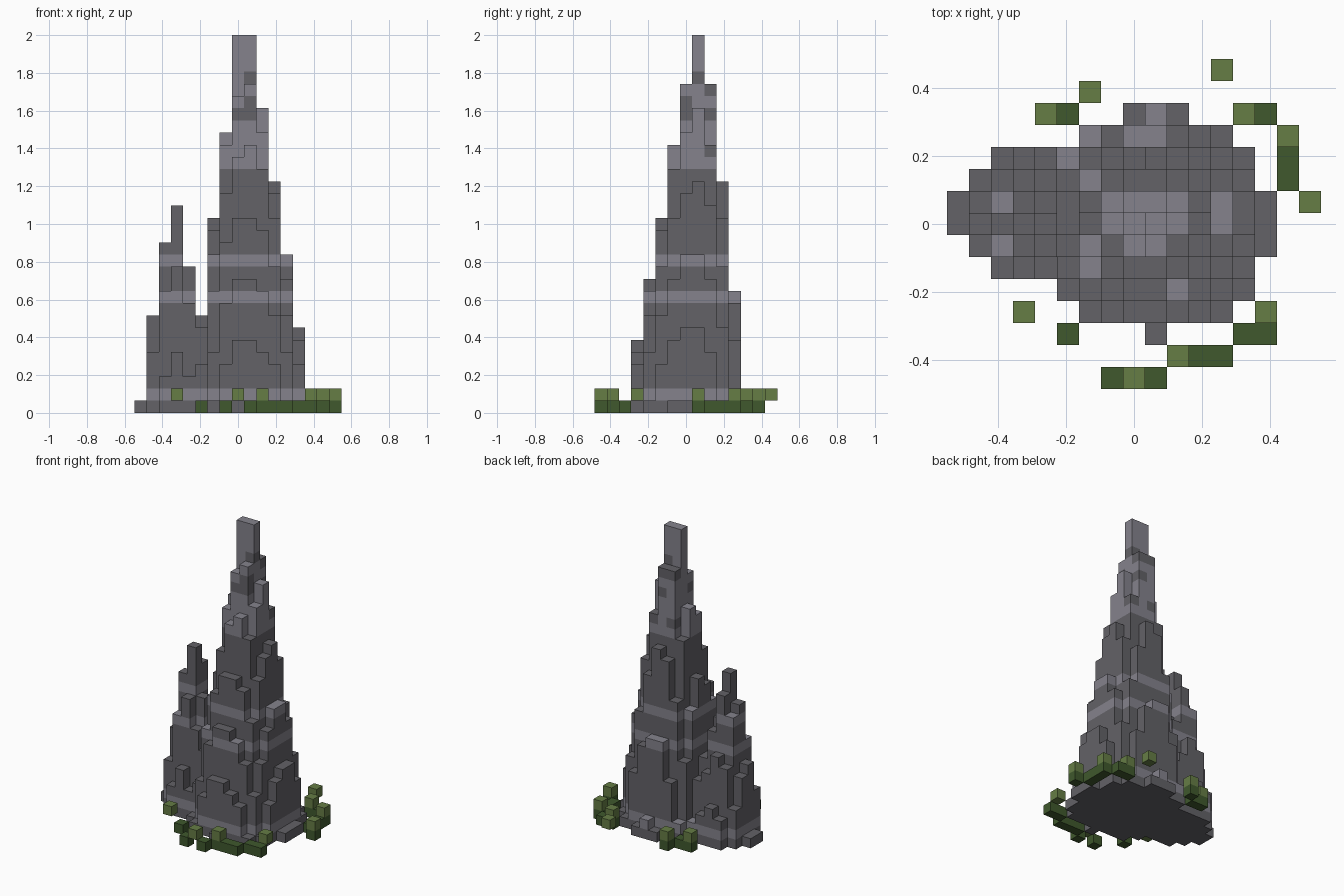
import bpy
import bmesh
from mathutils import Vector

if "Cube" in bpy.data.objects:
    bpy.data.objects.remove(bpy.data.objects["Cube"], do_unlink=True)

V = 2 / 31                    # block size
NX, NY, NZ = 17, 15, 31       # grid size


def material(name, rgb):
    m = bpy.data.materials.new(name)
    m.use_nodes = True
    m.diffuse_color = (*rgb, 1)
    m.node_tree.nodes["Principled BSDF"].inputs["Base Color"].default_value = (*rgb, 1)
    return m


ROCK = [material("dark rock", (0.125, 0.122, 0.136)),
        material("light rock", (0.232, 0.226, 0.265))]
LEAF = [material("dark leaf", (0.050, 0.098, 0.026)),
        material("light leaf", (0.132, 0.205, 0.060))]

DIRS = [Vector(d) for d in ((1, 0, 0), (-1, 0, 0), (0, 1, 0),
                            (0, -1, 0), (0, 0, 1), (0, 0, -1))]


def leaning_cone(height, cx, cy, r, slack):
    """Blocks inside a leaning cone; each pair is (base value, change per layer)."""
    cells = set()
    for k in range(height):
        x, y, rad = (a + b * k for a, b in (cx, cy, r))
        for i in range(NX):
            for j in range(NY):
                if (i - x) ** 2 + (j - y) ** 2 <= max(rad, 0) ** 2 + slack:
                    cells.add((i, j, k))
    return cells


def build_blocks(name, cells, solid, mats, rule):
    """Skin the blocks with the faces that are not buried in the solid."""
    bm = bmesh.new()
    for c in sorted(cells):
        mid = Vector(c) + Vector((0.5, 0.5, 0.5))
        for n in DIRS:
            if tuple(int(v) for v in Vector(c) + n) in solid:
                continue
            u = Vector((n.y, n.z, n.x))
            w = n.cross(u)
            ring = [mid + (n + a * u + b * w) / 2
                    for a, b in ((1, 1), (-1, 1), (-1, -1), (1, -1))]
            f = bm.faces.new([bm.verts.new(((p.x - NX / 2) * V,
                                            (p.y - NY / 2) * V, p.z * V)) for p in ring])
            f.material_index = rule(*c)
    bmesh.ops.remove_doubles(bm, verts=bm.verts, dist=1e-4)
    bmesh.ops.dissolve_limit(bm, angle_limit=0.01, verts=bm.verts,
                             edges=bm.edges, delimit={'MATERIAL'})
    me = bpy.data.meshes.new(name)
    bm.to_mesh(me)
    bm.free()
    for m in mats:
        me.materials.append(m)
    ob = bpy.data.objects.new(name, me)
    bpy.context.collection.objects.link(ob)


# Dark patches in the pale summit: i, j and k ranges, inclusive
PATCHES = [(7, 10, 9, 9, 26, 27), (9, 9, 8, 8, 27, 27), (9, 10, 7, 7, 25, 25),
           (8, 9, 7, 7, 24, 24), (9, 10, 9, 9, 24, 24), (8, 9, 6, 6, 22, 22),
           (8, 8, 6, 6, 21, 21), (10, 10, 9, 9, 21, 22), (7, 8, 9, 9, 21, 21)]


def strata(i, j, k):
    """Pale layers low down, a pale summit with dark patches."""
    if k in (1, 9, 12):
        return 1
    if k < 20:
        return 0
    return int(not any(a <= i <= b and c <= j <= d and e <= k <= f
                       for a, b, c, d, e, f in PATCHES))


# Rock spires
main = leaning_cone(31, (9, -0.0165), (7.02, 0.0393), (5.09, -0.1538), 0.15)
side = leaning_cone(17, (3, -0.012), (7.5, -0.02), (3.08, -0.165), 0.12)
rock = main | side
build_blocks("main_spire", main, rock, ROCK, strata)
build_blocks("side_spire", side - main, rock, ROCK, strata)

# Low bushes round the foot: dark blocks on the ground, light blocks above
low = [(5, 12), (14, 12), (15, 10), (15, 9), (5, 2), (13, 2), (14, 2),
       (11, 1), (12, 1), (7, 0), (9, 0)]
stacked = [(6, 13), (4, 12), (13, 12), (15, 11), (16, 8), (10, 1)]
raised = [(12, 14), (3, 3), (14, 3), (8, 0)]
bushes = {(i, j, 0) for i, j in low + stacked} | {(i, j, 1) for i, j in stacked + raised}
build_blocks("bushes", bushes, bushes, LEAF, lambda i, j, k: k)
